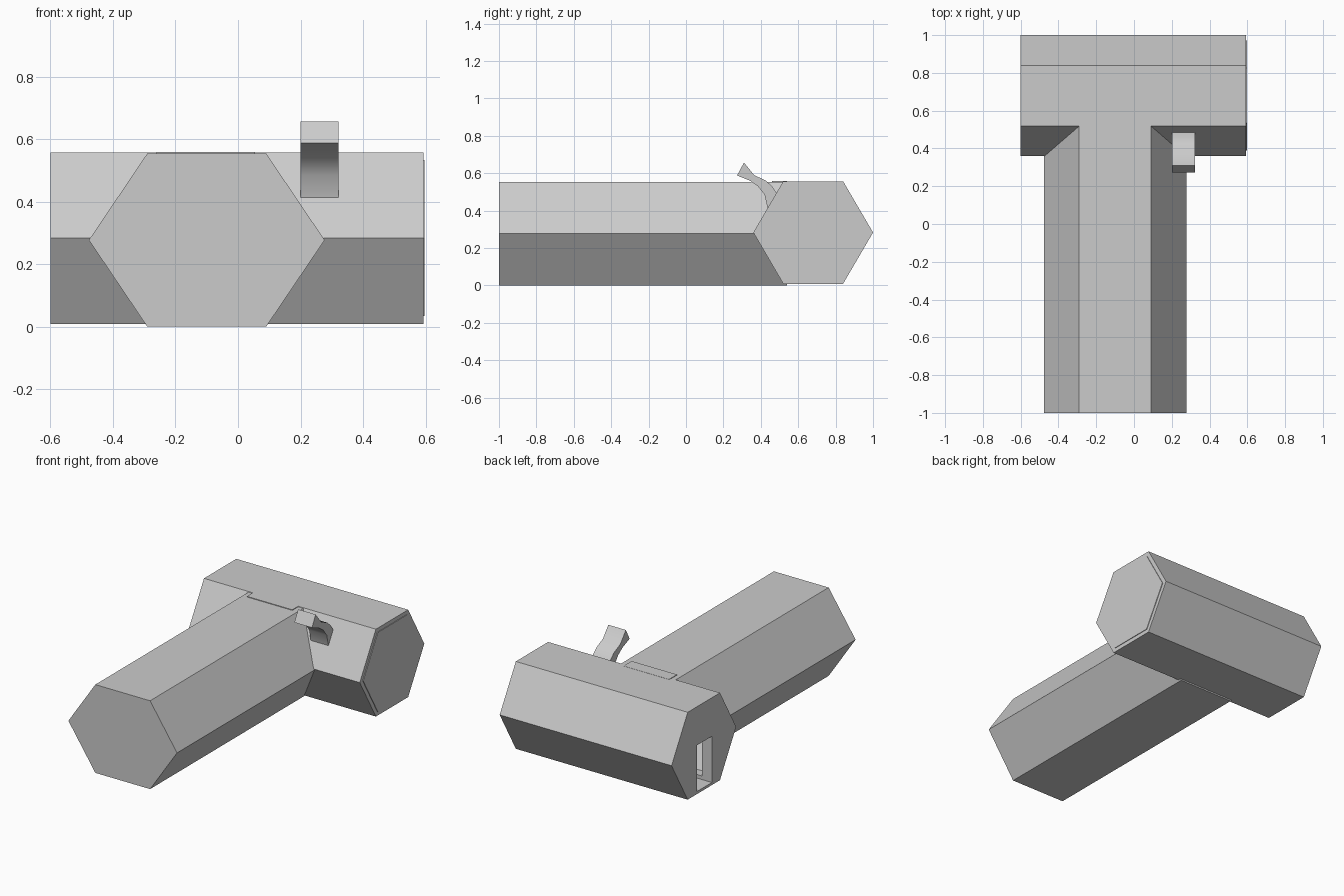
import bpy, bmesh

if "Cube" in bpy.data.objects:
    bpy.data.objects.remove(bpy.data.objects["Cube"])

grey = bpy.data.materials.new("plain grey")
grey.diffuse_color = (0.6, 0.6, 0.6, 1)
grey.use_nodes = True
grey.node_tree.nodes["Principled BSDF"].inputs["Base Color"].default_value = grey.diffuse_color


def prism(name, pts, axis, a, b, helper=False):
    """Extrude a closed 2D profile along 'x' (pts = y,z) or 'y' (pts = x,z)."""
    place = (lambda p, t: (t, p[0], p[1])) if axis == 'x' else (lambda p, t: (p[0], t, p[1]))
    bm = bmesh.new()
    lo = [bm.verts.new(place(p, a)) for p in pts]
    hi = [bm.verts.new(place(p, b)) for p in pts]
    n = len(pts)
    bm.faces.new(lo)
    bm.faces.new(hi)
    for i in range(n):
        j = (i + 1) % n
        bm.faces.new((lo[i], lo[j], hi[j], hi[i]))
    bmesh.ops.recalc_face_normals(bm, faces=bm.faces)
    me = bpy.data.meshes.new(name)
    bm.to_mesh(me)
    bm.free()
    me.materials.append(grey)
    ob = bpy.data.objects.new(name, me)
    bpy.context.collection.objects.link(ob)
    ob.hide_render = helper
    if helper:
        ob.hide_set(True)
    return ob


def hexagon(cu, cz, half_w, half_flat, half_h, s=1.0):
    w, f, h = half_w * s, half_flat * s, half_h * s
    return [(cu - w, cz), (cu - f, cz + h), (cu + f, cz + h),
            (cu + w, cz), (cu + f, cz - h), (cu - f, cz - h)]


def cut(ob, *cutters):
    for c in cutters:
        m = ob.modifiers.new("cut", 'BOOLEAN')
        m.operation = 'DIFFERENCE'
        m.solver = 'EXACT'
        m.object = c


CROSS = (0.68, 0.283, 0.32, 0.16, 0.274)
LONG = (-0.1, 0.277, 0.377, 0.19, 0.277)

# Hexagonal tubes
cross = prism("cross_tube", hexagon(*CROSS), 'x', -0.6, 0.593)
long_tube = prism("long_tube", hexagon(*LONG), 'y', -1.0, 0.54)

# Hollow rooms and doorway (helpers)
cross_room = prism("cross_room_cutter", hexagon(*CROSS, 0.86), 'x', -0.53, 0.53, True)
long_room = prism("long_room_cutter", hexagon(*LONG, 0.86), 'y', -0.93, 0.6, True)
door = prism("door_cutter", [(0.60, 0.025), (0.75, 0.025), (0.75, 0.315), (0.60, 0.315)],
             'x', -0.7, -0.45, True)
cut(cross, cross_room, long_room, door)
cut(long_tube, long_room, cross_room)

# End cap and the thin plate over the tube joint
prism("end_cap", hexagon(*CROSS, 0.91), 'x', 0.59, 0.597)
prism("joint_plate", [(-0.26, 0.552), (0.055, 0.552), (0.055, 0.558), (-0.26, 0.558)],
      'y', 0.46, 0.54)

# Curved spout on the front slope of the cross tube
spout = prism("spout", [(0.31, 0.657), (0.273, 0.588), (0.342, 0.56), (0.385, 0.53),
                        (0.42, 0.485), (0.437, 0.41), (0.47, 0.46), (0.50, 0.49),
                        (0.487, 0.49), (0.46, 0.53), (0.428, 0.56), (0.364, 0.59)],
              'x', 0.20, 0.322)
bpy.context.view_layer.objects.active = spout
spout.select_set(True)
bpy.ops.object.shade_smooth_by_angle(angle=0.6)
